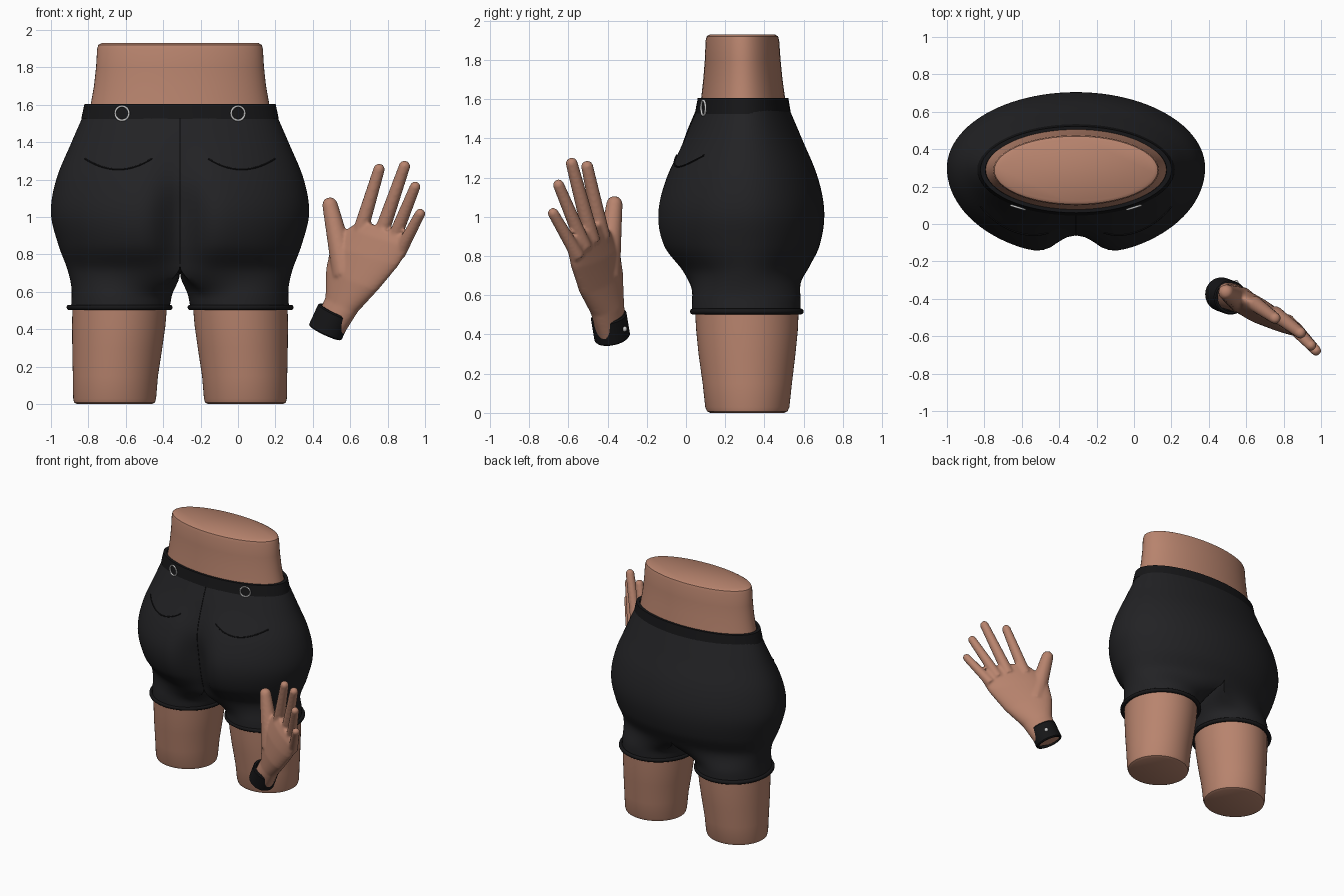
import bpy, bmesh, math
from mathutils import Vector as V

if "Cube" in bpy.data.objects:
    bpy.data.objects.remove(bpy.data.objects["Cube"])

CX, YC = -0.31, 0.30          # body mirror plane, section centre


def material(name, col):
    m = bpy.data.materials.new(name)
    m.diffuse_color = (*col, 1)
    m.use_nodes = True
    m.node_tree.nodes["Principled BSDF"].inputs["Base Color"].default_value = m.diffuse_color
    return m


SKIN = material("skin", (0.48, 0.23, 0.155))
CLOTH = material("cloth", (0.016, 0.016, 0.018))
TRIM = material("trim", (0.008, 0.008, 0.009))
METAL = material("metal", (0.6, 0.6, 0.58))


def ring(c, vx, vy, n=64):
    c, vx, vy = V(c), V(vx), V(vy)
    return [c + vx * math.cos(2 * math.pi * i / n) + vy * math.sin(2 * math.pi * i / n) for i in range(n)]


def oval(z, x0, x1, y0, y1):
    return ring(((x0 + x1) / 2, (y0 + y1) / 2, z), ((x1 - x0) / 2, 0, 0), (0, (y1 - y0) / 2, 0))


def loft(bm, rings, caps=True, loop=False):
    rows = [[bm.verts.new(p) for p in r] for r in rings]
    n = len(rows[0])
    for a, b in zip(rows, rows[1:] + (rows[:1] if loop else [])):
        for i in range(n):
            bm.faces.new((a[i], a[(i + 1) % n], b[(i + 1) % n], b[i]))
    if caps and not loop:
        bm.faces.new(rows[0][::-1])
        bm.faces.new(rows[-1])


def finish(name, bm, mat, x=0, mirror=False):
    bmesh.ops.recalc_face_normals(bm, faces=bm.faces)
    me = bpy.data.meshes.new(name)
    bm.to_mesh(me)
    bm.free()
    ob = bpy.data.objects.new(name, me)
    bpy.context.collection.objects.link(ob)
    ob.location.x = x
    me.materials.append(mat)
    if mirror:
        ob.modifiers.new("mirror", "MIRROR")
    bpy.ops.object.select_all(action="DESELECT")
    ob.select_set(True)
    bpy.context.view_layer.objects.active = ob
    bpy.ops.object.shade_smooth_by_angle(angle=math.radians(40))
    return ob


def lofted(name, rings, mat, x=0, mirror=False, loop=False):
    bm = bmesh.new()
    loft(bm, rings, loop=loop)
    return finish(name, bm, mat, x, mirror)


def tube(name, pts, r, mat):
    cu = bpy.data.curves.new(name, "CURVE")
    cu.dimensions = "3D"
    cu.bevel_depth = r
    sp = cu.splines.new("POLY")
    sp.points.add(len(pts) - 1)
    for p, q in zip(sp.points, pts):
        p.co = (*q, 1)
    cu.materials.append(mat)
    bpy.context.collection.objects.link(bpy.data.objects.new(name, cu))


# shorts profile: z, half width, front y, back y, cleft depth, inner leg offset
ROWS = [(0.52, .582, .03, .585, 0, .055), (0.62, .58, .025, .588, .01, .035), (0.72, .602, -.035, .617, .06, 0),
        (0.85, .65, -.14, .68, .13, 0), (1.02, .69, -.17, .705, .13, 0), (1.2, .662, -.12, .672, .06, 0),
        (1.4, .58, -.015, .59, .01, 0), (1.56, .51, .06, .522, 0, 0)]


def profile(z):
    k = max(i for i in range(len(ROWS) - 1) if ROWS[i][0] <= z + 1e-9)
    p, q = ROWS[k], ROWS[k + 1]
    o, r = ROWS[max(k - 1, 0)], ROWS[min(k + 2, len(ROWS) - 1)]
    h = q[0] - p[0]
    t = (z - p[0]) / h
    out = []
    for j in range(1, 6):
        m0 = (q[j] - o[j]) / (q[0] - o[0]) * h
        m1 = (r[j] - p[j]) / (r[0] - p[0]) * h
        out.append((2*t**3 - 3*t*t + 1) * p[j] + (t**3 - 2*t*t + t) * m0 + (3*t*t - 2*t**3) * q[j] + (t**3 - t*t) * m1)
    return out


def front_y(u, z):
    a, yf, yb, cl, _ = profile(z)
    return YC - (YC - yf) * math.sqrt(max(0, 1 - (u / a) ** 2)) + cl * math.exp(-(u / .12) ** 2)


def half_section(z, m=48, k=16):
    a, yf, yb, cl, ui = profile(z)
    ui = max(ui, 0)
    s = min(1, max(0, (0.74 - z) / 0.17))
    s = s * s * (3 - 2 * s)
    y0 = front_y(0, z)
    pts = []
    for i in range(m + k):
        if i <= m:
            t = math.pi * i / m
            u = a * math.sin(t)
            y = front_y(u, z) if t < math.pi / 2 else YC - (yb - YC) * math.cos(t)
            ang = math.radians(-130 + 260 * i / m)
        else:
            f = (i - m) / k
            u, y = 0, yb + (y0 - yb) * f
            ang = math.radians(130 + 100 * f)
        eu = (a + ui) / 2 + (a - ui) / 2 * math.cos(ang)
        ey = (yf + yb) / 2 + (yb - yf) / 2 * math.sin(ang)
        pts.append(V((max(0, u + (eu - u) * s), y + (ey - y) * s, z)))
    for i in (0, m):
        if s == 0:
            pts[i].x = 0
    return pts


# shorts
bm = bmesh.new()
loft(bm, [half_section(0.52 + 1.04 * i / 52) for i in range(53)], caps=False)
bmesh.ops.delete(bm, geom=[f for f in bm.faces if all(v.co.x < 1e-5 for v in f.verts)], context="FACES")
finish("shorts", bm, CLOTH, CX, True)

# leg hems
lofted("leg_hem", [oval(.517 + .015 * math.sin(t), .055 - .015 * math.cos(t), .592 + .015 * math.cos(t),
                        .035 - .015 * math.cos(t), .585 + .015 * math.cos(t))
                   for t in [math.pi * i / 5 for i in range(10)]], TRIM, CX, True, True)

# bare legs
lofted("leg", [oval(*r) for r in [(0, .15, .55, .125, .5), (.008, .134, .566, .107, .518), (.03, .128, .571, .098, .527),
                                  (.15, .118, .573, .085, .54), (.3, .095, .576, .064, .558), (.42, .078, .577, .052, .57),
                                  (.54, .068, .575, .045, .575)]], SKIN, CX, True)

# bare waist
lofted("waist", [oval(z, -a, a, y0, y1) for z, a, y0, y1 in
                 [(1.5, .50, .065, .518), (1.6, .478, .077, .506), (1.7, .46, .088, .492), (1.8, .449, .096, .482),
                  (1.9, .443, .1, .475), (1.92, .437, .106, .469), (1.93, .42, .122, .452)]], SKIN, CX)

# waistband
lofted("waistband", [oval(z, -a, a, y0, y1) for z, a, y0, y1 in
                     [(1.525, .48, .09, .49), (1.525, .528, .045, .535), (1.605, .511, .06, .522), (1.605, .485, .08, .5)]],
       TRIM, CX, loop=True)

# belt rings and pocket seams on both sides
for side, s in (("left", -1), ("right", 1)):
    bpy.ops.mesh.primitive_torus_add(major_radius=.038, minor_radius=.006, major_segments=32, minor_segments=8,
                                     location=(CX + s * .31, .088, 1.555), rotation=(math.pi / 2, 0, s * .3))
    ob = bpy.context.object
    ob.name = side + "_belt_ring"
    ob.data.materials.append(METAL)
    bpy.ops.object.shade_smooth()
    pts = []
    for i in range(25):
        u = .15 + .36 * i / 24
        z = 1.255 + .058 * ((u - .33) / .18) ** 2
        pts.append((CX + s * u, front_y(u, z) - .002, z))
    tube(side + "_pocket_seam", pts, .004, TRIM)
tube("centre_seam", [(CX, front_y(0, z), z) for z in [.75 + .78 * i / 30 for i in range(31)]], .003, TRIM)

# hand: palm sections (thumb edge, little finger edge, half thickness)
bm = bmesh.new()
palm = [((.405, -.335, .42), (.545, -.42, .355), .07), ((.475, -.335, .57), (.635, -.465, .495), .065),
        ((.475, -.335, .72), (.745, -.53, .61), .065), ((.50, -.35, .85), (.855, -.575, .74), .06),
        ((.59, -.40, .94), (.915, -.60, .84), .045), ((.66, -.43, .985), (.905, -.595, .885), .03)]
normal = V((-.1, -.157, .014)).normalized()
loft(bm, [ring((V(a) + V(b)) / 2, (V(b) - V(a)) / 2, normal * t, 32) for a, b, t in palm])

# digits: base, tip, base radius, tip radius
digits = [((.56, -.40, .76), (.483, -.36, 1.105), .072, .042), ((.665, -.44, .96), (.763, -.51, 1.285), .042, .031),
          ((.775, -.495, .94), (.90, -.59, 1.3), .042, .031), ((.84, -.54, .90), (.957, -.66, 1.187), .039, .029),
          ((.885, -.58, .85), (.985, -.69, 1.04), .036, .028)]
for a, b, r0, r1 in digits:
    a, b = V(a), V(b)
    d = (b - a).normalized()
    a = a - d * .07
    e = b - d * r1
    vx = d.orthogonal().normalized()
    vy = d.cross(vx)
    rings = [ring(a.lerp(e, i / 6), vx * (r0 + (r1 - r0) * i / 6), vy * (r0 + (r1 - r0) * i / 6), 16) for i in range(7)]
    for i in range(1, 6):
        p = math.pi / 2 * i / 5.5
        rings.append(ring(e + d * r1 * math.sin(p), vx * r1 * math.cos(p), vy * r1 * math.cos(p), 16))
    loft(bm, rings)
hand = finish("hand", bm, SKIN)
rm = hand.modifiers.new("fuse", "REMESH")
rm.mode = "VOXEL"
rm.voxel_size = .009
rm.use_smooth_shade = True
sm = hand.modifiers.new("soften", "SMOOTH")
sm.factor, sm.iterations = .5, 5

# wrist cuff with stud
c, ax = V((.492, -.385, .44)), V((.055, -.02, .12)).normalized()
vx = V((.175, -.1, -.08))
vx = (vx - ax * vx.dot(ax)).normalized()
vy = ax.cross(vx)
lofted("wrist_cuff", [ring(c + ax * h, vx * r, vy * (r - .008), 48) for h, r in
                      [(-.065, .08), (-.065, .092), (-.058, .098), (.058, .098), (.065, .092), (.065, .08)]], TRIM, loop=True)
out = V((.6, .8, -.14))
out = (out - ax * out.dot(ax)).normalized()
bpy.ops.mesh.primitive_uv_sphere_add(segments=16, ring_count=8, radius=.014, location=c + out * .09)
stud = bpy.context.object
stud.name = "cuff_stud"
stud.data.materials.append(METAL)
bpy.ops.object.shade_smooth()
